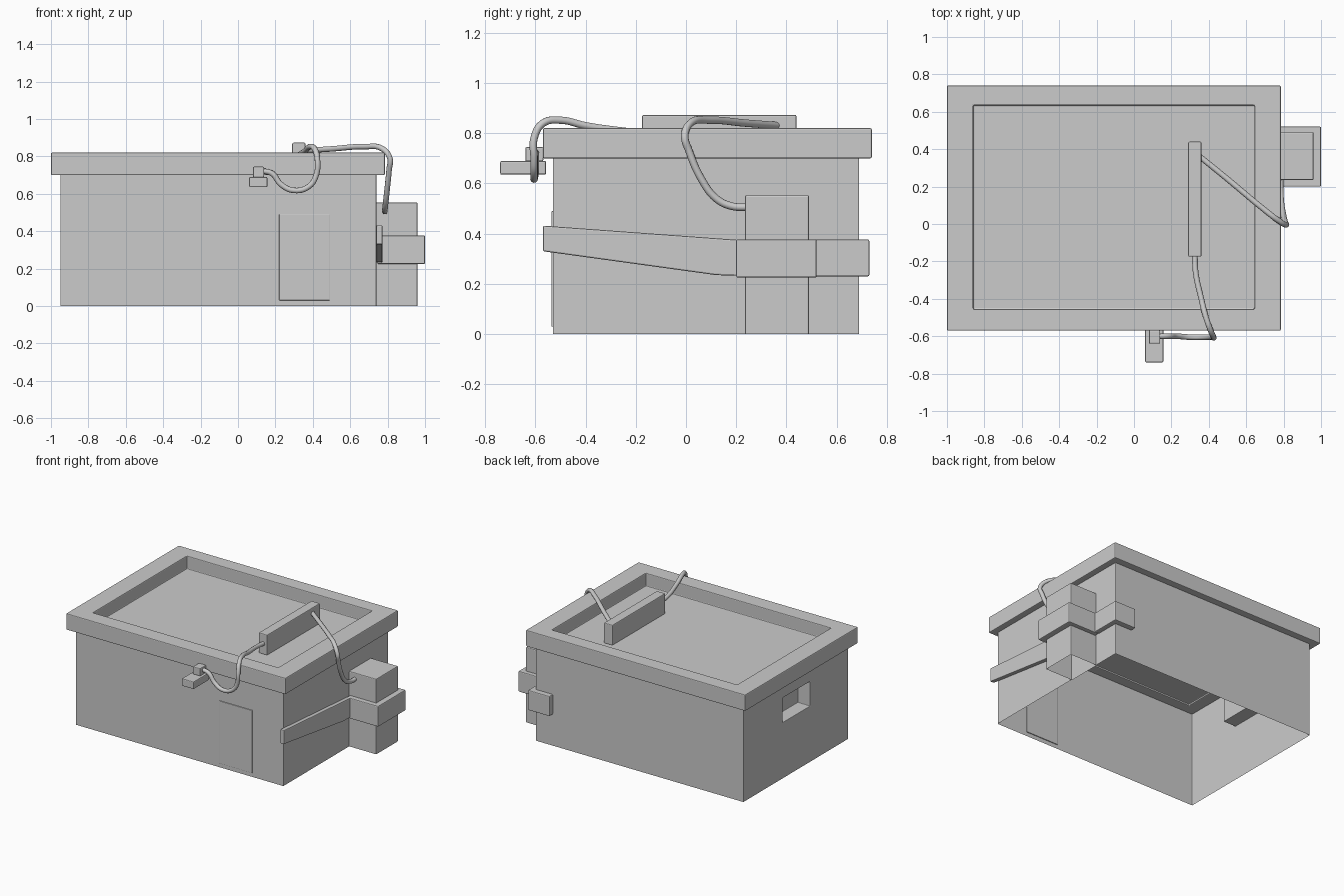
import bpy, bmesh
from mathutils import Vector

if "Cube" in bpy.data.objects:
    bpy.data.objects.remove(bpy.data.objects["Cube"])


def finish(bm, name, bevel=0.006):
    bmesh.ops.recalc_face_normals(bm, faces=bm.faces)
    me = bpy.data.meshes.new(name)
    bm.to_mesh(me)
    bm.free()
    ob = bpy.data.objects.new(name, me)
    bpy.context.collection.objects.link(ob)
    if bevel:
        m = ob.modifiers.new("bevel", 'BEVEL')
        m.width, m.segments = bevel, 2
        m.limit_method = 'ANGLE'
    return ob


def loft(bm, loops, cap_start=True, cap_end=True):
    """Skin a list of vertex-position loops of equal length."""
    rings = [[bm.verts.new(p) for p in lp] for lp in loops]
    for a, b in zip(rings, rings[1:]):
        n = len(a)
        for i in range(n):
            bm.faces.new((a[i], a[(i + 1) % n], b[(i + 1) % n], b[i]))
    if cap_start:
        bm.faces.new(rings[0])
    if cap_end:
        bm.faces.new(rings[-1])


def rect(x0, x1, y0, y1, z):
    return [(x0, y0, z), (x1, y0, z), (x1, y1, z), (x0, y1, z)]


def box(name, x, y, z, open_bottom=False, bevel=0.006):
    bm = bmesh.new()
    loft(bm, [rect(*x, *y, z[0]), rect(*x, *y, z[1])], not open_bottom)
    return finish(bm, name, bevel)


def extrude_x(name, profile, x0, x1):
    bm = bmesh.new()
    loft(bm, [[(x, y, z) for y, z in profile] for x in (x0, x1)])
    return finish(bm, name)


def extrude_z(name, profile, z0, z1):
    bm = bmesh.new()
    loft(bm, [[(x, y, z) for x, y in profile] for z in (z0, z1)])
    return finish(bm, name)


def cable(name, pts, r=0.015):
    cu = bpy.data.curves.new(name, 'CURVE')
    cu.dimensions = '3D'
    cu.bevel_depth, cu.bevel_resolution, cu.resolution_u = r, 3, 6
    cu.use_fill_caps = True
    sp = cu.splines.new('BEZIER')
    sp.bezier_points.add(len(pts) - 1)
    for bp, p in zip(sp.bezier_points, pts):
        bp.co = p
        bp.handle_left_type = bp.handle_right_type = 'AUTO'
    ob = bpy.data.objects.new(name, cu)
    bpy.context.collection.objects.link(ob)


# body: open-bottomed shell with a handle recess in the left wall
bm = bmesh.new()
B = (-0.95, 0.74, -0.53, 0.69)
loft(bm, [rect(*B, 0), rect(*B, 0.705)], False, False)
for co, no in (((0, -0.085, 0), (0, 1, 0)), ((0, 0.23, 0), (0, 1, 0)),
               ((0, 0, 0.41), (0, 0, 1)), ((0, 0, 0.59), (0, 0, 1))):
    faces = [f for f in bm.faces if f.calc_center_median().x < -0.94]
    geom = set(faces)
    for f in faces:
        geom.update(f.edges)
        geom.update(f.verts)
    bmesh.ops.bisect_plane(bm, geom=list(geom), plane_co=co, plane_no=no)
target = Vector((-0.95, 0.0725, 0.5))
hole = min(bm.faces, key=lambda f: (f.calc_center_median() - target).length)
res = bmesh.ops.extrude_face_region(bm, geom=[hole])
bmesh.ops.translate(bm, vec=(0.1, 0, 0),
                    verts=[v for v in res['geom'] if isinstance(v, bmesh.types.BMVert)])
if hole.is_valid:
    bmesh.ops.delete(bm, geom=[hole], context='FACES_ONLY')
finish(bm, "body", 0.004)

# lid: raised frame around a sunken tray floor
bm = bmesh.new()
outer = (-1.0, 0.785, -0.57, 0.74)
inner = (-0.86, 0.645, -0.455, 0.635)
loft(bm, [rect(*inner, 0.712), rect(*inner, 0.70), rect(*outer, 0.70),
          rect(*outer, 0.82), rect(*inner, 0.82), rect(*inner, 0.725)])
finish(bm, "lid")

# bar resting across the tray
box("bar", (0.29, 0.36), (-0.175, 0.44), (0.722, 0.873))

# thin front panel
box("front_panel", (0.22, 0.49), (-0.536, -0.524), (0.03, 0.49), bevel=0.003)

# side column with the sleeve around it
box("side_column", (0.735, 0.96), (0.235, 0.49), (0, 0.553), open_bottom=True)
box("column_sleeve", (0.745, 1.0), (0.2, 0.52), (0.225, 0.377))

# slanted strap towards the front
extrude_x("front_strap", [(-0.57, 0.33), (0.12, 0.235), (0.21, 0.232),
                          (0.21, 0.375), (-0.57, 0.432)], 0.74, 0.772)

# strap bent round the back corner
extrude_z("back_strap", [(0.735, 0.515), (0.775, 0.515), (0.775, 0.73),
                         (0.60, 0.73), (0.60, 0.685), (0.735, 0.685)], 0.23, 0.377)

# clip hanging at the front
box("clip_base", (0.06, 0.157), (-0.74, -0.557), (0.635, 0.69))
box("clip_top", (0.08, 0.14), (-0.64, -0.568), (0.688, 0.745))

# cables
cable("clip_cable", [(0.325, -0.16, 0.80), (0.33, -0.26, 0.81), (0.36, -0.4, 0.83),
                     (0.385, -0.5, 0.852), (0.41, -0.57, 0.84), (0.425, -0.605, 0.78),
                     (0.418, -0.605, 0.70), (0.38, -0.605, 0.64), (0.30, -0.605, 0.618),
                     (0.23, -0.60, 0.65), (0.18, -0.60, 0.71), (0.11, -0.60, 0.722)])
cable("column_cable", [(0.34, 0.37, 0.83), (0.5, 0.24, 0.84), (0.68, 0.09, 0.852),
                       (0.77, 0.02, 0.842), (0.812, -0.005, 0.79), (0.808, 0.012, 0.73),
                       (0.797, 0.06, 0.62), (0.788, 0.12, 0.54), (0.785, 0.18, 0.51),
                       (0.785, 0.25, 0.505)])
